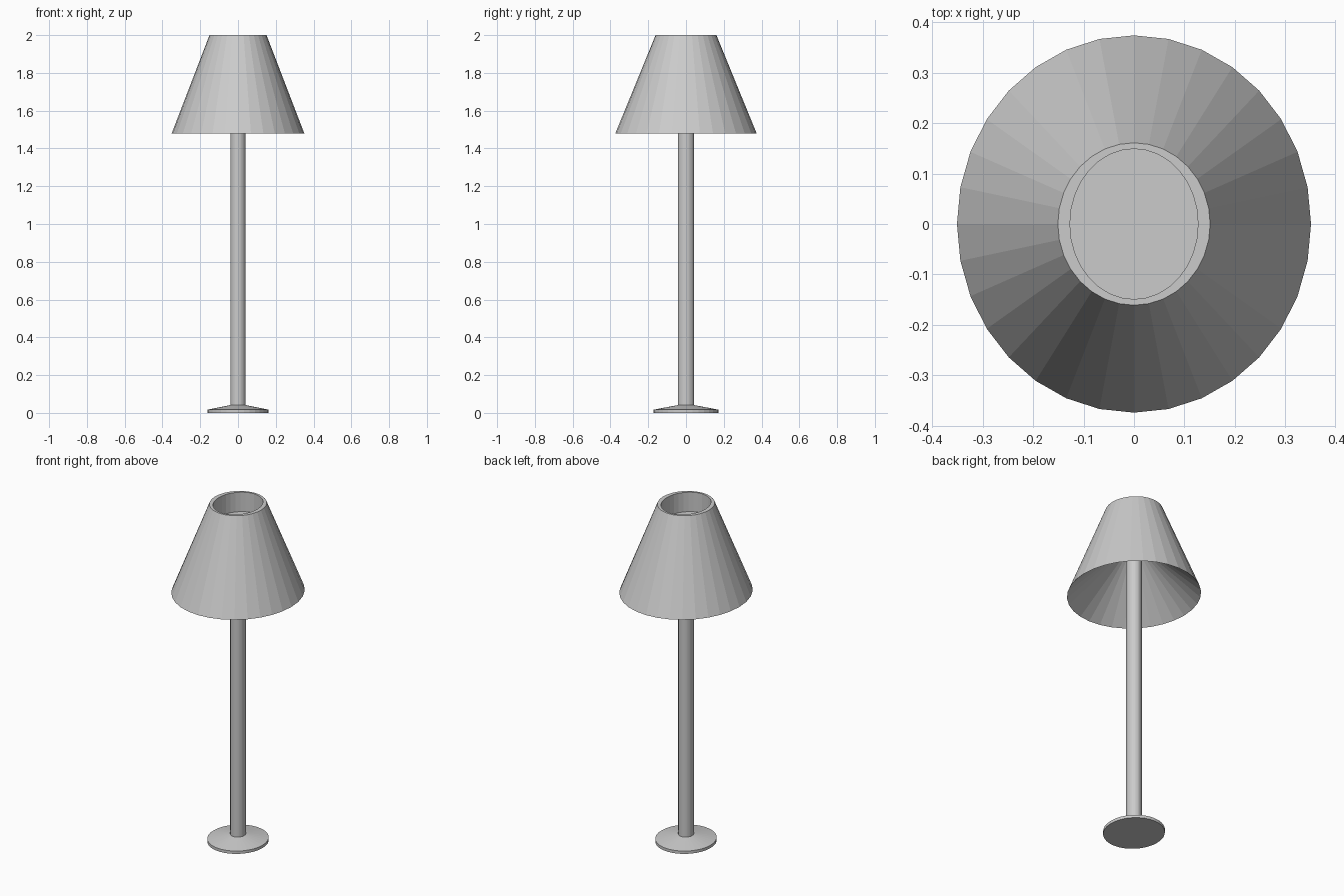
import bpy, bmesh
from math import cos, sin, tau

if "Cube" in bpy.data.objects:
    bpy.data.objects.remove(bpy.data.objects["Cube"])

SEGMENTS = 32


def lathe(name, profile):
    """Revolve (x radius, y radius, z) rings, capping both ends."""
    bm = bmesh.new()
    rings = [[bm.verts.new((rx * cos(tau * i / SEGMENTS),
                            ry * sin(tau * i / SEGMENTS), z))
              for i in range(SEGMENTS)] for rx, ry, z in profile]
    for low, high in zip(rings, rings[1:]):
        for i in range(SEGMENTS):
            j = (i + 1) % SEGMENTS
            bm.faces.new((low[i], low[j], high[j], high[i]))
    bm.faces.new(rings[0][::-1])
    bm.faces.new(rings[-1])
    bmesh.ops.recalc_face_normals(bm, faces=bm.faces)
    mesh = bpy.data.meshes.new(name)
    bm.to_mesh(mesh)
    bm.free()
    obj = bpy.data.objects.new(name, mesh)
    bpy.context.collection.objects.link(obj)
    return obj


# Round foot with a shallow sloping top
lathe("base", [(0.162, 0.172, 0.0), (0.162, 0.172, 0.017),
               (0.042, 0.045, 0.041)])

# Straight pole running up to the underside of the shade
lathe("pole", [(0.041, 0.0435, 0.03), (0.041, 0.0435, 1.77)])

# Shade: conical underside meeting the pole, outer cone, recessed top
lathe("lampshade", [(0.041, 0.0435, 1.77), (0.351, 0.374, 1.48),
                    (0.151, 0.161, 2.0), (0.127, 0.149, 2.0),
                    (0.127, 0.149, 1.885)])
